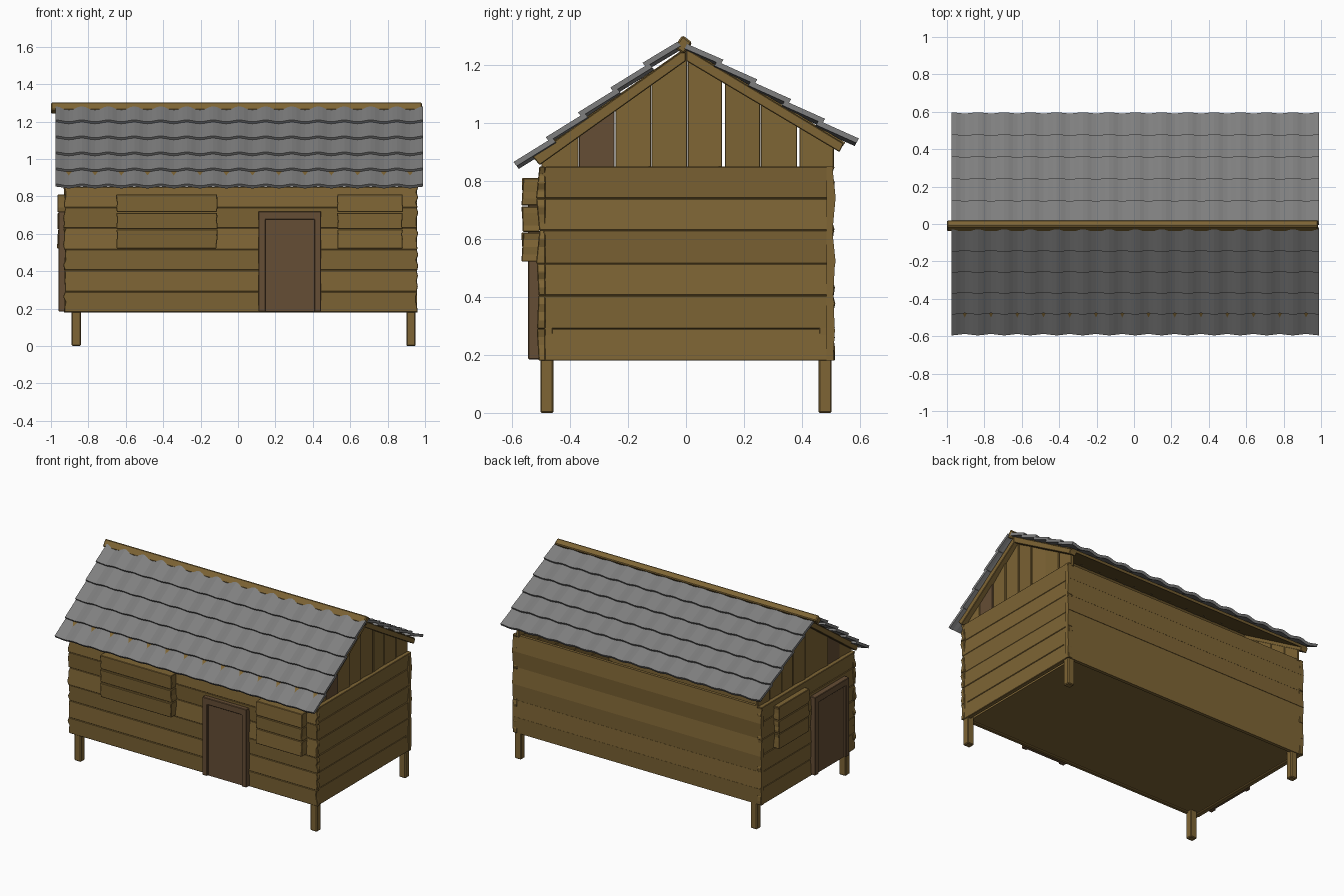
import bpy, bmesh, math, random
from mathutils import Vector

if "Cube" in bpy.data.objects:
    bpy.data.objects.remove(bpy.data.objects["Cube"])
random.seed(4)


def material(name, rgb):
    m = bpy.data.materials.new(name)
    m.diffuse_color = (*rgb, 1)
    m.use_nodes = True
    m.node_tree.nodes["Principled BSDF"].inputs["Base Color"].default_value = m.diffuse_color
    return m


WOOD = material("wood", (0.21, 0.13, 0.035))
BROWN = material("brown_wood", (0.13, 0.075, 0.035))
SLATE = material("slate", (0.21, 0.21, 0.21))


def make(name, bm, mat):
    bmesh.ops.recalc_face_normals(bm, faces=bm.faces)
    me = bpy.data.meshes.new(name)
    bm.to_mesh(me)
    bm.free()
    ob = bpy.data.objects.new(name, me)
    bpy.context.collection.objects.link(ob)
    me.materials.append(mat)
    return ob


def slab(name, pts, d0, d1, facing, mat=WOOD, lean=0.0, bevel=0.003, axis=1):
    """Extrude an outline through depth d0 (inner) to d1 (outer), facing x or y."""
    place = (lambda s, d, t: (d, s, t)) if facing == 'x' else (lambda s, d, t: (s, d, t))
    vals = [p[axis] for p in pts]
    mid, span = (max(vals) + min(vals)) / 2, max(vals) - min(vals)
    bm = bmesh.new()
    rings = []
    for k, d in enumerate((d0, d1)):
        rings.append([bm.verts.new(place(s, d + k * lean * ((s, t)[axis] - mid) / span, t))
                      for s, t in pts])
    n = len(pts)
    bm.faces.new(rings[0])
    bm.faces.new(rings[1])
    for i in range(n):
        bm.faces.new((rings[0][i], rings[0][(i + 1) % n], rings[1][(i + 1) % n], rings[1][i]))
    ob = make(name, bm, mat)
    if bevel:
        b = ob.modifiers.new("bevel", 'BEVEL')
        b.width, b.segments = bevel, 1
    return ob


def rect(s0, s1, t0, t1):
    return [(s0, t0), (s1, t0), (s1, t1), (s0, t1)]


def rough(s0, s1, t0, t1, j=0.009):
    """Plank outline with uneven sawn ends."""
    r = lambda: random.uniform(-j, j * 0.6)
    ts = [t0 + (t1 - t0) * k / 4 for k in range(5)]
    return [(s1 + r(), t) for t in ts] + [(s0 - r(), t) for t in reversed(ts)]


# Horizontal wall planks
LEVELS = [0.18, 0.29, 0.405, 0.515, 0.63, 0.74, 0.85]
for i, (z0, z1) in enumerate(zip(LEVELS, LEVELS[1:])):
    lean = random.choice((-1, 1)) * random.uniform(0.004, 0.012)
    slab(f"front_plank_{i}", rough(-0.93, 0.96, z0, z1), -0.485, -0.512, 'y', lean=lean)
    slab(f"back_plank_{i}", rect(-0.93, 0.958, z0, z1), 0.485, 0.511, 'y', lean=-lean, bevel=0)
    slab(f"right_plank_{i}", rough(-0.495, 0.51, z0, z1), 0.925, 0.952, 'x', lean=lean)
    slab(f"left_plank_{i}", rough(-0.495, 0.51, z0, z1), -0.9, -0.927, 'x', lean=-lean)

# Floor and legs
slab("floor", rect(-0.9, 0.905, 0.19, 0.215), -0.485, 0.485, 'y', bevel=0)
for x in (-0.865, 0.925):
    for y in (-0.48, 0.48):
        slab("leg", rect(x - 0.025, x + 0.025, 0, 0.3), y - 0.023, y + 0.023, 'y', bevel=0.005)


# Doors: frame and inset panel
def door(name, s0, s1, wall, out, facing):
    w = 0.037
    frame = [(s0, 0.185), (s0, 0.72), (s1, 0.72), (s1, 0.185),
             (s1 - w, 0.185), (s1 - w, 0.675), (s0 + w, 0.675), (s0 + w, 0.185)]
    slab(name + "_frame", frame, wall, wall + out * 0.04, facing, BROWN)
    slab(name + "_panel", rect(s0 + w - 0.003, s1 - w + 0.003, 0.185, 0.678),
         wall, wall + out * 0.026, facing, BROWN, bevel=0)


door("front_door", 0.11, 0.445, -0.505, -1, 'y')
door("left_door", -0.40, -0.03, -0.92, -1, 'x')


# Window shutters made of three boards
def shutter(name, s0, s1, wall, depth, facing):
    for i, (z0, z1) in enumerate(((0.522, 0.622), (0.625, 0.712), (0.716, 0.81))):
        slab(f"{name}_{i}", rough(s0, s1, z0, z1, 0.004), wall, wall - depth, facing,
             lean=random.uniform(-0.008, 0.008))


shutter("front_shutter_large", -0.65, -0.11, -0.505, 0.06, 'y')
shutter("front_shutter_small", 0.53, 0.88, -0.505, 0.06, 'y')
shutter("left_shutter", 0.04, 0.37, -0.92, 0.045, 'x')


# Gable boards and rafters at both ends
def under(y):
    return 1.222 + (0.71 * y if y < 0 else -0.60 * y)


EDGES = [-0.5, -0.37, -0.245, -0.12, 0.005, 0.13, 0.257, 0.387, 0.51]
GAPS = [0.001, 0.001, 0.001, 0.001, 0.001, 0.005, 0.001, 0.004, 0]
for end, x0, x1 in (("right", 0.91, 0.93), ("left", -0.885, -0.905)):
    for i in range(8):
        a, b = EDGES[i] + GAPS[i], EDGES[i + 1] - GAPS[i + 1]
        pts = [(a, 0.84), (b, 0.84), (b, under(b))]
        if a < 0 < b:
            pts.append((0, under(0)))
        pts.append((a, under(a)))
        slab(f"{end}_gable_board_{i}", pts, x0, x1, 'x', BROWN if i == 1 else WOOD,
             lean=random.uniform(-0.012, 0.012), bevel=0.002, axis=0)
    xa, xb = (0.915, 0.965) if x0 > 0 else (-0.89, -0.94)
    slab(f"{end}_front_rafter", [(0, 1.215), (0, 1.258), (-0.53, 0.885), (-0.505, 0.855)], xa, xb, 'x')
    slab(f"{end}_back_rafter", [(0, 1.215), (0, 1.258), (0.545, 0.93), (0.53, 0.9)], xa, xb, 'x')

# Roof decking under the tiles
slab("front_decking", [(0, 1.245), (0, 1.262), (-0.53, 0.89), (-0.52, 0.877)], -0.93, 0.955, 'x', bevel=0)
slab("back_decking", [(0, 1.245), (0, 1.262), (0.55, 0.933), (0.54, 0.92)], -0.93, 0.955, 'x', bevel=0)

# Ridge beam, set at an angle
ridge = [(-0.042, 1.262), (-0.012, 1.304), (0.022, 1.278), (-0.008, 1.238)]
slab("ridge_beam", ridge, -1.0, 0.985, 'x', bevel=0.006)


# Wavy tile courses, each one lifted at its lower edge
def tiles(name, top, bottom, x0=-0.975, x1=0.99, rows=5, waves=14, seg=6):
    top, bottom = Vector((0, *top)), Vector((0, *bottom))
    run = bottom - top
    nrm = Vector((0, -run.z, run.y)) if run.y > 0 else Vector((0, run.z, -run.y))
    nrm.normalize()
    for r in range(rows):
        bm = bmesh.new()
        u0, u1 = max(0, r - 0.12) / rows, (r + 1) / rows
        grid = []
        for u, lift in ((u0, -0.008), (u1, 0.008)):
            for off in (0, -0.018):
                line = []
                for k in range(waves * seg + 1):
                    wave = 0.006 * math.cos(2 * math.pi * k / seg)
                    p = top + run * u + nrm * (lift + off + wave)
                    p.x = x0 + (x1 - x0) * k / (waves * seg)
                    line.append(bm.verts.new(p))
                grid.append(line)
        ut, ub, lt, lb = grid
        loop = (ut, lt, lb, ub)
        for a, b in zip(loop, loop[1:] + loop[:1]):
            for k in range(waves * seg):
                bm.faces.new((a[k], a[k + 1], b[k + 1], b[k]))
        for k in (0, -1):
            bm.faces.new([line[k] for line in loop])
        make(f"{name}_course_{r}", bm, SLATE)


tiles("front_roof", (-0.03, 1.283), (-0.587, 0.855))
tiles("back_roof", (0.005, 1.275), (0.59, 0.935))
